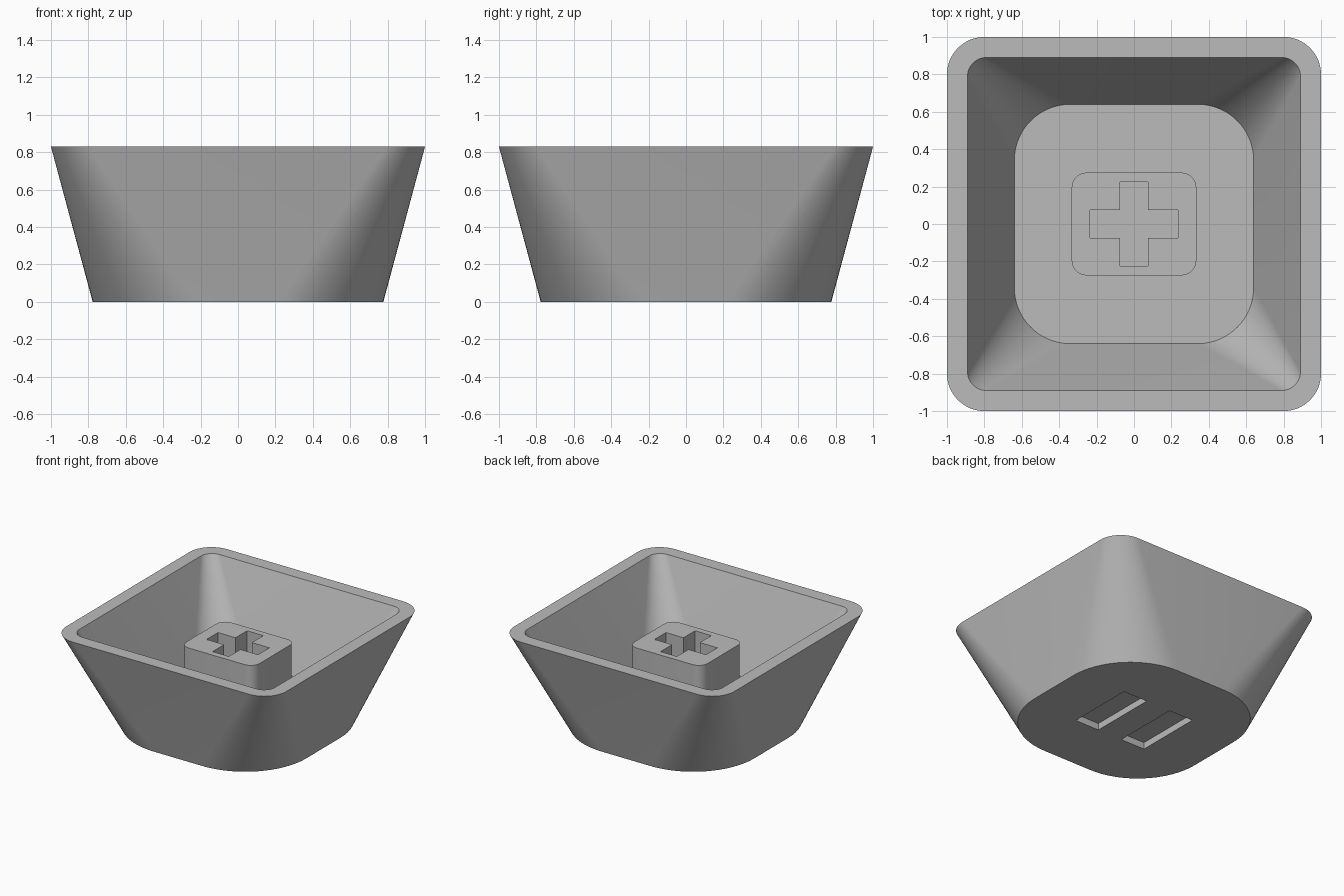
import bpy
import bmesh
from math import sin, cos, pi, radians

cube = bpy.data.objects.get("Cube")
if cube:
    bpy.data.objects.remove(cube, do_unlink=True)

HEIGHT, FLOOR = 0.83, 0.15
STEM_TOP, CROSS_BOTTOM = 0.65, 0.23
ENGRAVING = 0.055

# One plain grey plastic
grey = bpy.data.materials.new("grey_plastic")
grey.use_nodes = True
colour = (0.5, 0.5, 0.5, 1)
grey.diffuse_color = colour
grey.node_tree.nodes["Principled BSDF"].inputs["Base Color"].default_value = colour


def rounded_rect(hx, hy, r, segments=16):
    """Outline of a rectangle with round corners, counter-clockwise."""
    points = []
    for corner, (sx, sy) in enumerate([(1, 1), (-1, 1), (-1, -1), (1, -1)]):
        for i in range(segments + 1):
            a = (corner + i / segments) * pi / 2
            points.append((sx * (hx - r) + r * cos(a), sy * (hy - r) + r * sin(a)))
    return points


def box_outline(hx, hy, cx=0):
    return [(cx + hx, hy), (cx - hx, hy), (cx - hx, -hy), (cx + hx, -hy)]


def loft(name, sections):
    """Skin a list of (outline, z) sections and cap both ends."""
    bm = bmesh.new()
    rings = [[bm.verts.new((x, y, z)) for x, y in outline] for outline, z in sections]
    for low, high in zip(rings, rings[1:]):
        for i in range(len(low)):
            j = (i + 1) % len(low)
            bm.faces.new((low[i], low[j], high[j], high[i]))
    bm.faces.new(rings[0][::-1])
    bm.faces.new(rings[-1])
    bmesh.ops.recalc_face_normals(bm, faces=bm.faces)
    mesh = bpy.data.meshes.new(name)
    bm.to_mesh(mesh)
    bm.free()
    mesh.materials.append(grey)
    obj = bpy.data.objects.new(name, mesh)
    bpy.context.collection.objects.link(obj)
    return obj


def select(obj):
    bpy.ops.object.select_all(action='DESELECT')
    obj.select_set(True)
    bpy.context.view_layer.objects.active = obj


def cut(obj, cutter):
    cutter.hide_render = True
    mod = obj.modifiers.new("cut", 'BOOLEAN')
    mod.operation = 'DIFFERENCE'
    mod.solver = 'EXACT'
    mod.object = cutter
    select(obj)
    bpy.ops.object.modifier_apply(modifier=mod.name)
    bpy.data.objects.remove(cutter, do_unlink=True)


def smooth(obj):
    select(obj)
    bpy.ops.object.shade_smooth_by_angle(angle=radians(30))


# Hollow shell: outer wall up, over the rim, inner wall down to the floor
shell = loft("shell", [
    (rounded_rect(0.777, 0.777, 0.555), 0),
    (rounded_rect(1, 1, 0.2), HEIGHT),
    (rounded_rect(0.89, 0.89, 0.1), HEIGHT),
    (rounded_rect(0.64, 0.64, 0.3), FLOOR),
])

# Two engraved bars in the underside
for side in (-1, 1):
    bar = box_outline(0.11, 0.28, side * 0.222)
    cut(shell, loft("bar_cutter", [(bar, -0.1), (bar, ENGRAVING)]))
smooth(shell)

# Mounting stem with a cross-shaped socket
block = rounded_rect(0.333, 0.275, 0.08, 8)
stem = loft("stem", [(block, FLOOR - 0.02), (block, STEM_TOP)])
w, lx, ly = 0.074, 0.234, 0.224
quarter = [(lx, w), (w, w), (w, ly)]
cross = []
for sx, sy in [(1, 1), (-1, 1), (-1, -1), (1, -1)]:
    part = [(sx * x, sy * y) for x, y in quarter]
    cross += part if sx * sy > 0 else part[::-1]
cut(stem, loft("cross_cutter", [(cross, CROSS_BOTTOM), (cross, STEM_TOP + 0.1)]))
smooth(stem)
